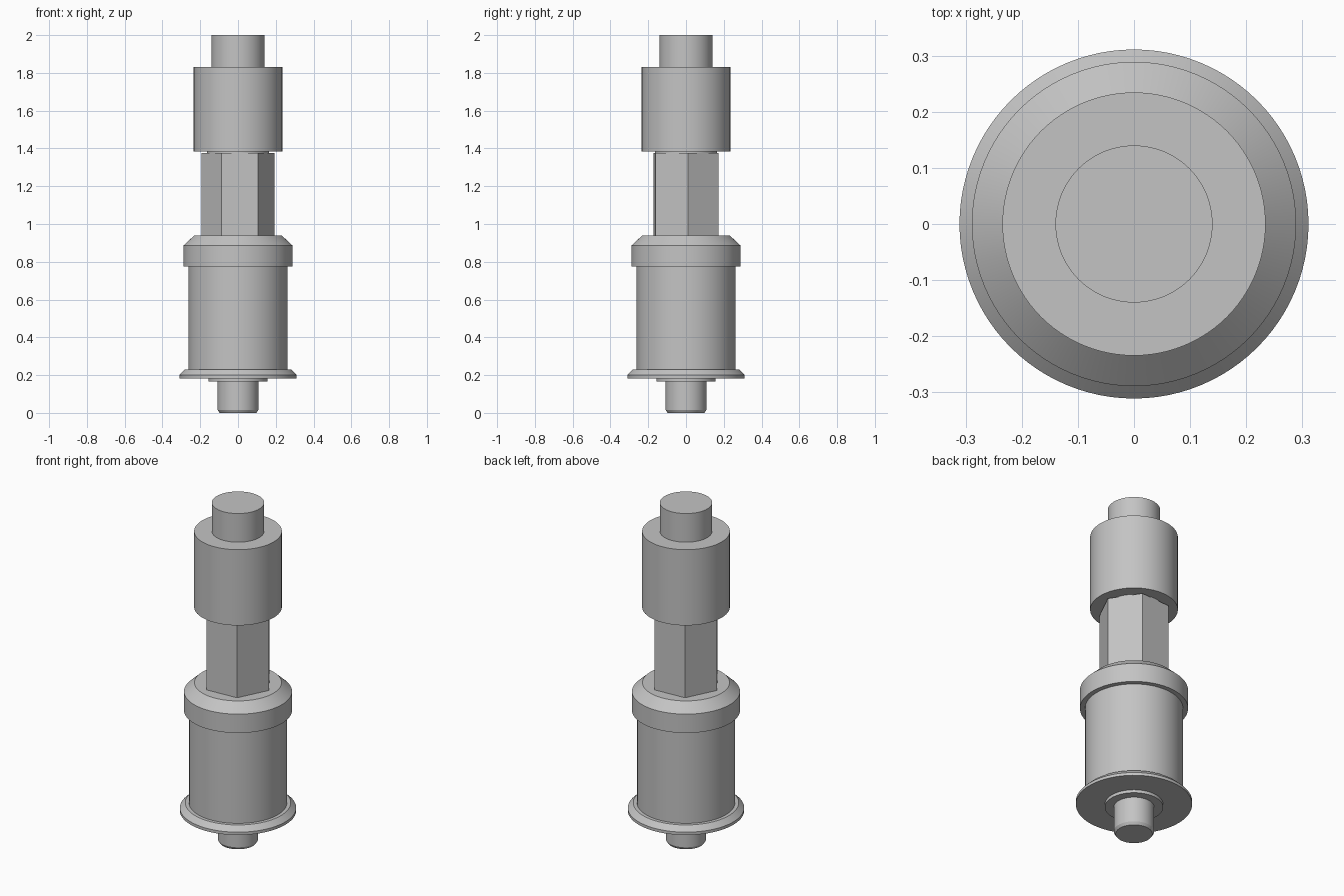
import bpy
import math

cube = bpy.data.objects.get("Cube")
if cube:
    bpy.data.objects.remove(cube, do_unlink=True)

# Single plain metal colour
metal = bpy.data.materials.new("grey metal")
metal.use_nodes = True
metal.diffuse_color = (0.55, 0.55, 0.55, 1)
metal.node_tree.nodes["Principled BSDF"].inputs["Base Color"].default_value = (0.55, 0.55, 0.55, 1)


def turned(name, profile, sides=96, turn=0.0):
    """Closed solid of revolution from (radius, height) points, bottom to top."""
    verts, faces = [], []
    for radius, z in profile:
        for i in range(sides):
            a = turn + math.tau * i / sides
            verts.append((radius * math.cos(a), radius * math.sin(a), z))
    for r in range(len(profile) - 1):
        for i in range(sides):
            j = (i + 1) % sides
            low, high = r * sides, (r + 1) * sides
            faces.append((low + i, low + j, high + j, high + i))
    faces.append(tuple(reversed(range(sides))))
    faces.append(tuple(range(len(verts) - sides, len(verts))))
    mesh = bpy.data.meshes.new(name)
    mesh.from_pydata(verts, [], faces)
    mesh.materials.append(metal)
    obj = bpy.data.objects.new(name, mesh)
    bpy.context.collection.objects.link(obj)
    bpy.ops.object.select_all(action="DESELECT")
    obj.select_set(True)
    bpy.context.view_layer.objects.active = obj
    bpy.ops.object.shade_smooth_by_angle(angle=math.radians(25))
    return obj


# Lower end: chamfered pin, thin washer and bevelled flange
turned("bottom_pin", [(0.098, 0), (0.108, 0.016), (0.108, 0.165)])
turned("bottom_washer", [(0.156, 0.165), (0.156, 0.183)])
turned("flange", [(0.311, 0.183), (0.311, 0.2), (0.282, 0.229)])

# Main barrel with its chamfered collar
turned("barrel", [(0.262, 0.229), (0.262, 0.775)])
turned("collar", [(0.289, 0.775), (0.289, 0.886), (0.233, 0.938)])

# Hexagonal shank, slightly rotated, with a shallow neck above
turned("hex_shank", [(0.193, 0.938), (0.193, 1.377)], 6, math.radians(3.5))
turned("neck", [(0.165, 1.377), (0.165, 1.384)])

# Upper sleeve and top pin
turned("sleeve", [(0.2345, 1.384), (0.2345, 1.831)])
turned("top_pin", [(0.14, 1.831), (0.14, 2.0)])
